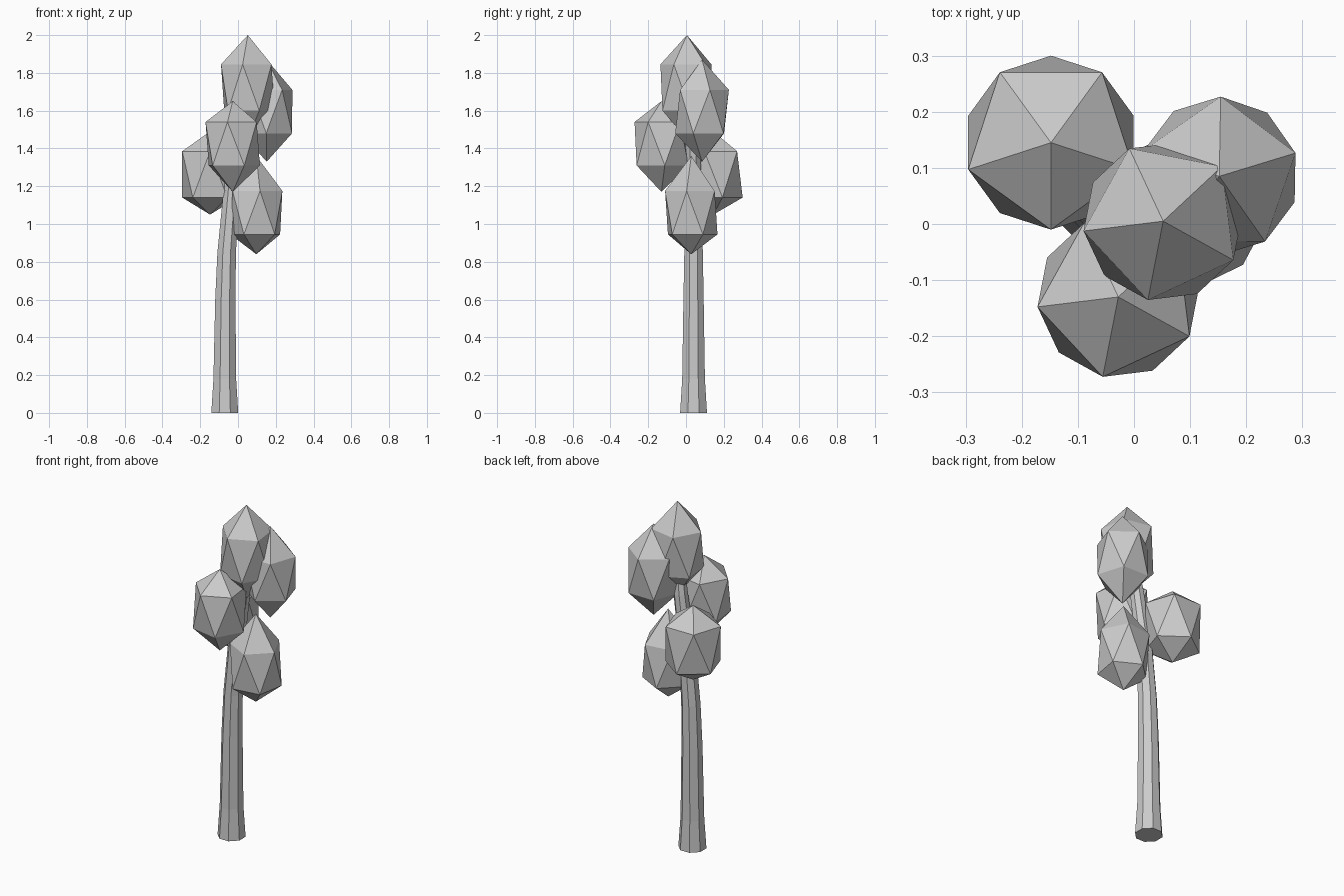
import bpy, bmesh
from math import sin, cos, radians, pi

if "Cube" in bpy.data.objects:
    bpy.data.objects.remove(bpy.data.objects["Cube"])


def finish(name, bm):
    bmesh.ops.recalc_face_normals(bm, faces=bm.faces[:])
    me = bpy.data.meshes.new(name)
    bm.to_mesh(me)
    bm.free()
    ob = bpy.data.objects.new(name, me)
    bpy.context.collection.objects.link(ob)
    return ob


# Trunk: tapered, gently leaning eight-sided stem (x, y, z, radius)
def make_trunk(path, sides=8):
    bm = bmesh.new()
    rings = []
    for x, y, z, r in path:
        rings.append([bm.verts.new((x + r * cos(2 * pi * (i + .5) / sides),
                                    y + r * sin(2 * pi * (i + .5) / sides), z))
                      for i in range(sides)])
    for a, b in zip(rings, rings[1:]):
        for i in range(sides):
            j = (i + 1) % sides
            bm.faces.new((a[i], a[j], b[j], b[i]))
    bm.faces.new(rings[0])
    bm.faces.new(rings[-1])
    return finish("trunk", bm)


# Foliage clump: stretched 20-sided ball, point up, turned by yaw
def make_clump(name, x, y, bottom, top, ring_low, ring_high, radius, yaw):
    bm = bmesh.new()
    tip = bm.verts.new((x, y, top))
    base = bm.verts.new((x, y, bottom))

    def ring(z, turn):
        angles = [radians(yaw + turn + 72 * i) for i in range(5)]
        return [bm.verts.new((x + radius * cos(a), y + radius * sin(a), z)) for a in angles]

    hi, lo = ring(ring_high, 0), ring(ring_low, 36)
    for i in range(5):
        j = (i + 1) % 5
        bm.faces.new((tip, hi[i], hi[j]))
        bm.faces.new((hi[i], lo[i], hi[j]))
        bm.faces.new((hi[j], lo[i], lo[j]))
        bm.faces.new((base, lo[j], lo[i]))
    return finish(name, bm)


make_trunk([(-.07, .04, 0, .077), (-.07, .04, .18, .065), (-.067, .04, .6, .058),
            (-.06, .04, .85, .053), (-.032, .04, 1.2, .046), (.01, .035, 1.48, .04),
            (.04, .02, 1.68, .033)])

make_clump("foliage_top", .052, .005, 1.45, 2.0, 1.60, 1.845, .143, -29)
make_clump("foliage_front", -.028, -.13, 1.17, 1.65, 1.31, 1.54, .145, -29)
make_clump("foliage_left", -.148, .145, 1.05, 1.49, 1.14, 1.385, .155, 54)
make_clump("foliage_low", .097, .028, .84, 1.36, .945, 1.175, .14, -10)
make_clump("foliage_right", .152, .085, 1.33, 1.87, 1.48, 1.71, .142, 17)
